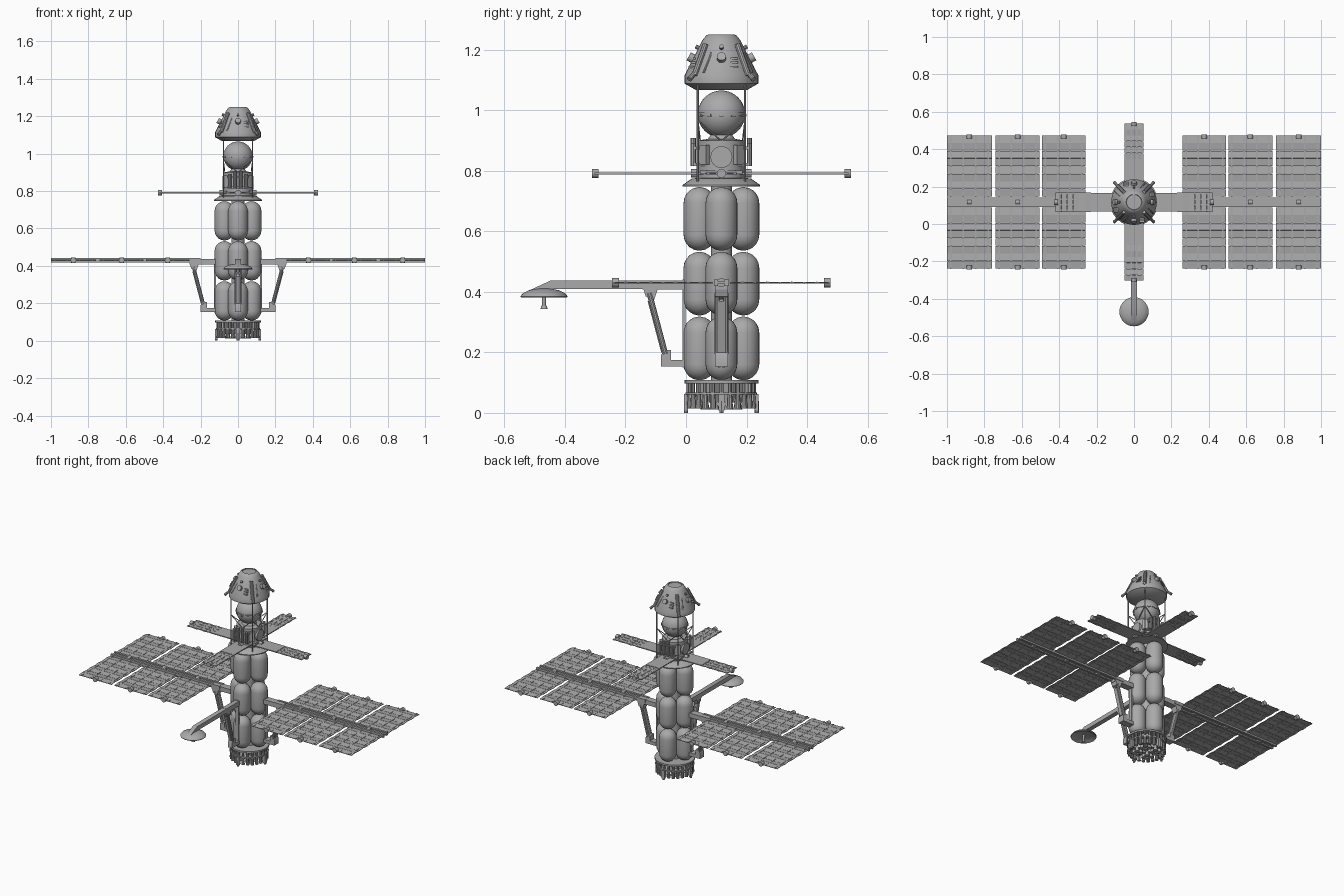
import bpy, bmesh, math
from mathutils import Vector, Matrix

cube = bpy.data.objects.get("Cube")
if cube:
    bpy.data.objects.remove(cube)

grey = bpy.data.materials.new("hull_grey")
grey.use_nodes = True
grey.diffuse_color = (0.4, 0.4, 0.4, 1)
grey.node_tree.nodes["Principled BSDF"].inputs["Base Color"].default_value = (0.4, 0.4, 0.4, 1)

AXIS = Matrix.Translation((0, 0.117, 0))  # the stack's own centre line


def turn(angle):
    return Matrix.Rotation(angle, 4, 'Z')


def finish(name, bm, smooth=True):
    bmesh.ops.recalc_face_normals(bm, faces=bm.faces)
    bm.transform(AXIS)
    mesh = bpy.data.meshes.new(name)
    bm.to_mesh(mesh)
    bm.free()
    mesh.materials.append(grey)
    ob = bpy.data.objects.new(name, mesh)
    bpy.context.collection.objects.link(ob)
    if smooth:
        bpy.context.view_layer.objects.active = ob
        bpy.ops.object.select_all(action='DESELECT')
        ob.select_set(True)
        bpy.ops.object.shade_smooth_by_angle(angle=math.radians(35))
    return ob


def box(bm, lo, hi, mat=Matrix()):
    lo, hi = Vector(lo), Vector(hi)
    size = Matrix.Diagonal((*(hi - lo), 1))
    bmesh.ops.create_cube(bm, size=1, matrix=mat @ Matrix.Translation((lo + hi) / 2) @ size)


def rod(bm, a, b, r, r2=None, segs=10, mat=Matrix()):
    a, b = Vector(a), Vector(b)
    aim = (b - a).to_track_quat('Z', 'Y').to_matrix().to_4x4()
    bmesh.ops.create_cone(bm, cap_ends=True, segments=segs, radius1=r, radius2=r if r2 is None else r2,
                          depth=(b - a).length, matrix=mat @ Matrix.Translation((a + b) / 2) @ aim)


def lathe(bm, profile, segs=32, mat=Matrix()):
    # spin (radius, height) points round z and cap open ends
    rings = []
    for r, z in profile:
        rings.append([bm.verts.new(mat @ Vector((r * math.cos(t), r * math.sin(t), z)))
                      for t in (2 * math.pi * i / segs for i in range(segs))])
    for low, high in zip(rings, rings[1:]):
        for i in range(segs):
            j = (i + 1) % segs
            bm.faces.new((low[i], low[j], high[j], high[i]))
    bm.faces.new(rings[0][::-1])
    bm.faces.new(rings[-1])


def prism(bm, outline, width, mat=Matrix()):
    # extrude a radial (x, z) outline sideways
    sides = [[bm.verts.new(mat @ Vector((x, s * width / 2, z))) for x, z in outline] for s in (-1, 1)]
    n = len(outline)
    bm.faces.new(sides[0])
    bm.faces.new(sides[1][::-1])
    for i in range(n):
        j = (i + 1) % n
        bm.faces.new((sides[0][i], sides[1][i], sides[1][j], sides[0][j]))


QUARTERS = [turn(math.pi / 2 * i) for i in range(4)]
CORNERS = [turn(math.pi / 2 * (i + 0.5)) for i in range(4)]

# Propellant tanks: three tiers of four capsules round a core
bm = bmesh.new()
R = 0.0525
arc = [math.radians(a) for a in range(-85, 1, 17)]
for base in (0.108, 0.322, 0.536):
    low = [(R * math.cos(a), base + R + R * math.sin(a)) for a in arc]
    high = [(r, 2 * base + 0.21 - z) for r, z in reversed(low)]
    for q in QUARTERS:
        lathe(bm, low + high, 28, q @ Matrix.Translation((0.0725, 0, 0)))
finish("propellant_tanks", bm)
bm = bmesh.new()
rod(bm, (0, 0, 0.1), (0, 0, 0.76), 0.035, segs=20)
finish("tank_core", bm)

# Engine section
bm = bmesh.new()
lathe(bm, [(0.122, 0.097), (0.122, 0.108)])
lathe(bm, [(0.118, 0.06), (0.118, 0.068)])
for i in range(24):
    t = turn(math.pi * i / 12)
    rod(bm, (0.108, 0, 0.064), (0.108, 0, 0.1), 0.007, segs=8, mat=t)
    rod(bm, (0.107, 0, 0.014), (0.107, 0, 0.062), 0.011, 0.008, mat=t)
for q in QUARTERS:
    box(bm, (0.11, -0.01, 0.008), (0.123, 0.01, 0.062), q)
    rod(bm, (0.117, 0, 0), (0.117, 0, 0.04), 0.007, segs=8, mat=q)
for c in CORNERS:
    box(bm, (0.025, -0.03, 0.035), (0.085, 0.03, 0.1), c)
    for x, y in ((0.035, 0), (0.075, 0), (0.055, 0.022), (0.055, -0.022)):
        rod(bm, (x, y, 0.012), (x, y, 0.04), 0.015, 0.008, 12, c)
finish("engine_section", bm)

# Collar and equipment module
bm = bmesh.new()
lathe(bm, [(0.128, 0.748), (0.128, 0.753), (0.098, 0.774), (0.08, 0.776)])
finish("flared_collar", bm)
bm = bmesh.new()
lathe(bm, [(0.077, 0.77), (0.077, 0.9), (0.045, 0.905), (0.03, 0.925)])
for i, q in enumerate(QUARTERS):
    if i % 2 == 0:
        rod(bm, (0.06, 0, 0.845), (0.083, 0, 0.845), 0.036, segs=24, mat=q)
        box(bm, (0.06, -0.07, 0.79), (0.079, 0.07, 0.8), q)
    else:
        for y in (-0.045, -0.015, 0.015, 0.045):
            rod(bm, (0.093, y, 0.815), (0.093, y, 0.908 if abs(y) < 0.03 else 0.89), 0.009, mat=q)
        box(bm, (0.055, -0.055, 0.815), (0.09, 0.055, 0.825), q)
        box(bm, (0.055, -0.055, 0.87), (0.09, 0.055, 0.88), q)
for c in CORNERS:
    box(bm, (0.07, -0.018, 0.82), (0.09, 0.018, 0.885), c)
finish("equipment_module", bm)

# Spherical tank with belt
bm = bmesh.new()
bmesh.ops.create_uvsphere(bm, u_segments=32, v_segments=20, radius=0.078,
                          matrix=Matrix.Translation((0, 0, 0.987)))
lathe(bm, [(0.076, 0.983), (0.081, 0.983), (0.081, 0.992), (0.076, 0.992)])
for i in range(12):
    box(bm, (0.075, -0.007, 0.979), (0.083, 0.007, 0.987), turn(math.pi * i / 6))
finish("spherical_tank", bm)

# Open truss holding the capsule
bm = bmesh.new()
for q in QUARTERS:
    rod(bm, (0.078, 0.078, 0.765), (0.078, 0.078, 1.085), 0.0035, segs=8, mat=q)
    for s in (-1, 1):
        rod(bm, (0.078, s * 0.078, 0.967), (0.07, 0, 0.898), 0.0025, segs=6, mat=q)
finish("capsule_truss", bm)

# Crew capsule
bm = bmesh.new()
lathe(bm, [(0.085, 1.067), (0.122, 1.088), (0.122, 1.115), (0.062, 1.232), (0.05, 1.247),
           (0.042, 1.25), (0.04, 1.244), (0.005, 1.244)], 36)
finish("crew_capsule", bm)
bm = bmesh.new()
for i, c in enumerate(CORNERS):
    rod(bm, (0.075, 0, 1.217), (0.126, 0, 1.115), 0.01, mat=c)
    rod(bm, (0.118, 0, 1.128), (0.15, 0, 1.102), 0.006, 0.009, mat=c)
    rod(bm, (0.075, 0.03, 1.19), (0.113, 0.03, 1.125), 0.004, mat=c)
    # porthole and handrails on each face
    q = QUARTERS[i]
    rod(bm, (0.085, 0, 1.165), (0.108, 0, 1.178), 0.015, segs=16, mat=q)
    rod(bm, (0.075, 0, 1.205), (0.085, 0, 1.211), 0.007, mat=q)
    for k in range(3):
        z = 1.14 + 0.014 * k
        box(bm, (0.085, 0.03, z), (0.108 - 0.007 * k, 0.055, z + 0.006), q)
finish("capsule_fittings", bm)


def wavy_panel(bm, x0, x1, y0, y1, z, rows, mat=Matrix()):
    # gently folded strip of slats running along y, hinged on thin cross bars
    step = (y1 - y0) / rows
    for k in range(rows):
        a = y0 + k * step
        tilt = Matrix.Translation((0, a + step / 2, z)) @ Matrix.Rotation(0.1 * (-1) ** k, 4, 'X')
        box(bm, (x0, -step * 0.48, -0.0015), (x1, step * 0.48, 0.0015), mat @ tilt)
    for f in (0.08, 0.36, 0.64, 0.92):
        x = x0 + (x1 - x0) * f
        box(bm, (x - 0.004, y0, z - 0.003), (x + 0.004, y1, z + 0.003), mat)


def end_cap(bm, x, y, z, mat=Matrix()):
    rod(bm, (x, y - 0.011, z), (x, y + 0.011, z), 0.015, segs=14, mat=mat)


# Upper cross of narrow arrays
bm = bmesh.new()
for q in QUARTERS:
    box(bm, (-0.05, 0.06, 0.788), (0.05, 0.23, 0.794), q)
    wavy_panel(bm, -0.052, 0.052, 0.23, 0.42, 0.791, 6, q)
    end_cap(bm, 0, 0.417, 0.791, q)
    rod(bm, (0, 0.06, 0.791), (0, 0.1, 0.791), 0.014, segs=14, mat=q)
finish("upper_arrays", bm)

# Main solar wings
for side, label in ((1, "left"), (-1, "right")):
    m = turn(0 if side > 0 else math.pi)
    bm = bmesh.new()
    for x0, x1 in ((0.26, 0.492), (0.505, 0.74), (0.76, 1.0)):
        for y0, y1 in ((-0.357, -0.028), (0.028, 0.357)):
            wavy_panel(bm, x0, x1, y0, y1, 0.43, 8, m)
        mid = (x0 + x1) / 2
        for y in (-0.35, 0.35):
            end_cap(bm, mid, y, 0.43, m)
    finish(label + "_wing_panels", bm, False)
    bm = bmesh.new()
    for y in (-0.018, 0.018):
        box(bm, (0.2, y - 0.007, 0.419), (1.0, y + 0.007, 0.441), m)
    box(bm, (0.2, -0.02, 0.427), (1.0, 0.02, 0.434), m)
    for x in (0.376, 0.622, 0.88):
        rod(bm, (x - 0.012, 0, 0.43), (x + 0.012, 0, 0.43), 0.015, segs=14, mat=m)
    finish(label + "_wing_boom", bm)

# Three braced brackets: one per wing and one for the dish
for label, angle in (("left", 0), ("right", math.pi), ("dish", -math.pi / 2)):
    m = turn(angle)
    w = 0.044 if label != "dish" else 0.03
    bm = bmesh.new()
    box(bm, (0.09, -w / 2, 0.408), (0.26, w / 2, 0.438), m)
    box(bm, (0.118, -0.012, 0.15), (0.128, 0.012, 0.44), m)
    prism(bm, [(0.12, 0.153), (0.2, 0.153), (0.2, 0.19), (0.19, 0.208), (0.167, 0.208),
               (0.167, 0.175), (0.12, 0.175)], w, m)
    prism(bm, [(0.21, 0.41), (0.258, 0.41), (0.25, 0.385), (0.222, 0.375)], w, m)
    for y in (-w * 0.32, w * 0.32):
        rod(bm, (0.238, y, 0.395), (0.185, y, 0.195), 0.009, mat=m)
    prism(bm, [(0.225, 0.37), (0.244, 0.37), (0.199, 0.2), (0.18, 0.2)], w * 0.5, m)
    finish(label + "_bracket", bm)

# Dish boom and dish
m = turn(-math.pi / 2)
bm = bmesh.new()
prism(bm, [(0.12, 0.409), (0.12, 0.437), (0.565, 0.437), (0.645, 0.4), (0.56, 0.409)], 0.03, m)
finish("dish_boom", bm)
bm = bmesh.new()
at = m @ Matrix.Translation((0.586, 0, 0))
lathe(bm, [(0.004, 0.397), (0.04, 0.393), (0.065, 0.387), (0.076, 0.381), (0.078, 0.385), (0.07, 0.395),
           (0.05, 0.405), (0.025, 0.41), (0.004, 0.411)], 32, at)
rod(bm, (0, 0, 0.352), (0, 0, 0.4), 0.006, 0.008, 12, at)
rod(bm, (0, 0, 0.344), (0, 0, 0.354), 0.012, 0.009, 14, at)
finish("dish", bm)
